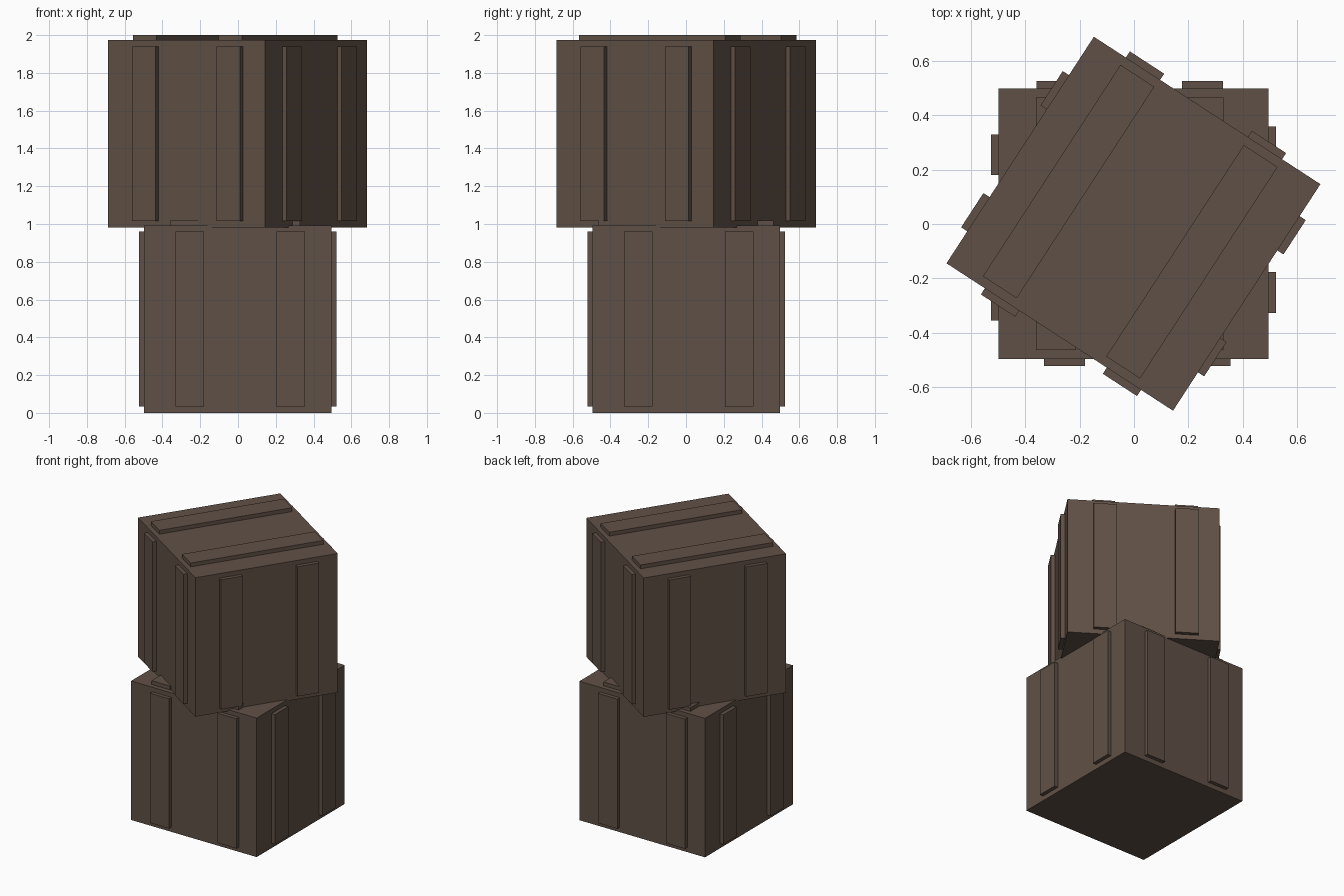
import bpy, bmesh, math
from mathutils import Matrix, Vector

if "Cube" in bpy.data.objects:
    bpy.data.objects.remove(bpy.data.objects["Cube"])

SIZE = 0.992      # crate edge length
PROUD = 0.027     # how far the slats stand out
H = SIZE / 2

brown = bpy.data.materials.new("dark brown wood")
brown.diffuse_color = (0.118, 0.081, 0.061, 1)
brown.use_nodes = True
brown.node_tree.nodes["Principled BSDF"].inputs["Base Color"].default_value = brown.diffuse_color


def add_box(bm, lo, hi, spin=0.0):
    """Box between two corners, turned about the crate's vertical axis."""
    lo, hi = Vector(lo), Vector(hi)
    m = (Matrix.Rotation(spin, 4, 'Z') @ Matrix.Translation((lo + hi) / 2)
         @ Matrix.Diagonal((*(hi - lo), 1)))
    bmesh.ops.create_cube(bm, size=1, matrix=m)


def finish(bm, name, z, angle):
    mesh = bpy.data.meshes.new(name)
    bm.to_mesh(mesh)
    bm.free()
    mesh.materials.append(brown)
    ob = bpy.data.objects.new(name, mesh)
    ob.location = (-0.002, 0.001, z)
    ob.rotation_euler.z = angle
    bpy.context.collection.objects.link(ob)


def crate(prefix, z, angle):
    # plain cube body
    bm = bmesh.new()
    add_box(bm, (-H, -H, 0), (H, H, SIZE))
    finish(bm, prefix + "_crate_body", z, angle)

    # two upright slats on each of the four sides
    bm = bmesh.new()
    for side in range(4):
        for x in (-0.328, 0.206):
            add_box(bm, (x, -H - PROUD, 0.034), (x + 0.15, -H + 0.01, 0.96),
                    side * math.pi / 2)
    finish(bm, prefix + "_crate_side_slats", z, angle)

    # two slats lying on the lid
    bm = bmesh.new()
    for x in (-0.358, 0.182):
        add_box(bm, (x, -0.463, SIZE - 0.01), (x + 0.148, 0.463, SIZE + PROUD))
    finish(bm, prefix + "_crate_lid_slats", z, angle)


crate("lower", 0.0, 0.0)
crate("upper", 2 - SIZE - PROUD, math.radians(-33.05))
